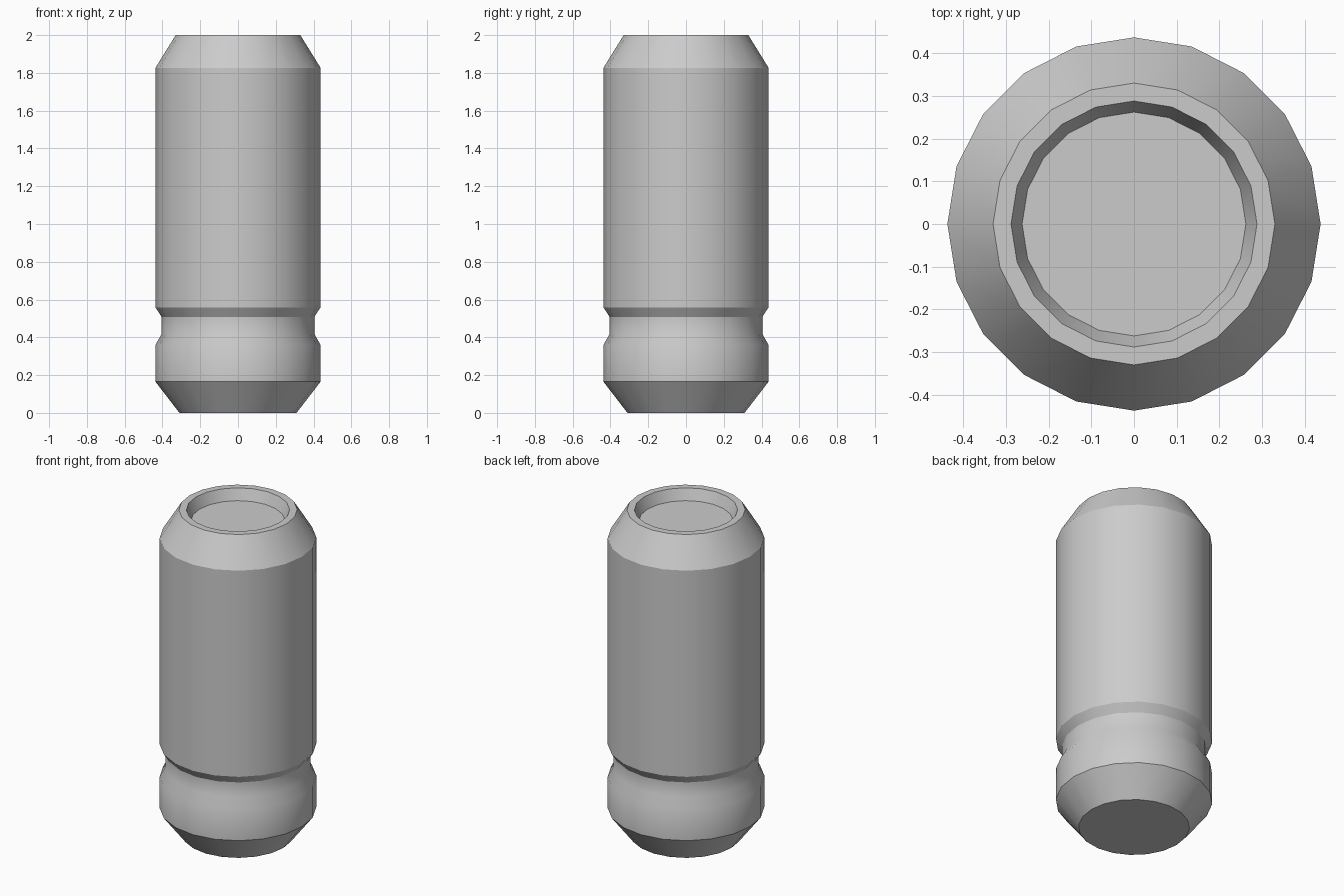
import bpy
import bmesh
from math import cos, sin, tau, radians

cube = bpy.data.objects.get("Cube")
if cube:
    bpy.data.objects.remove(cube, do_unlink=True)

SIDES = 20

# Single grey metal
grey = bpy.data.materials.new("plain_grey")
grey.use_nodes = True
colour = (0.6, 0.6, 0.6, 1.0)
grey.diffuse_color = colour
grey.node_tree.nodes["Principled BSDF"].inputs["Base Color"].default_value = colour


def lathe(name, profile, material):
    """Turn a (radius, height) profile about z and cap both ends."""
    bm = bmesh.new()
    rings = [[bm.verts.new((r * cos(tau * i / SIDES), r * sin(tau * i / SIDES), z))
              for i in range(SIDES)] for r, z in profile]
    for low, high in zip(rings, rings[1:]):
        for i in range(SIDES):
            j = (i + 1) % SIDES
            bm.faces.new((low[i], low[j], high[j], high[i]))
    bm.faces.new(rings[0][::-1])
    bm.faces.new(rings[-1])
    mesh = bpy.data.meshes.new(name)
    bm.to_mesh(mesh)
    bm.free()
    mesh.materials.append(material)
    obj = bpy.data.objects.new(name, mesh)
    bpy.context.collection.objects.link(obj)
    return obj


body = lathe("canister_body", [
    (0.31, 0.0), (0.437, 0.165),      # bottom taper
    (0.437, 0.36), (0.404, 0.418),    # lower band into groove
    (0.404, 0.508), (0.437, 0.558),   # groove out to main wall
    (0.437, 1.827), (0.33, 2.0),      # main wall and shoulder
    (0.288, 2.0), (0.262, 1.933),     # rim and recessed lid
], grey)

# Smooth round the wall, crisp at the profile corners
bpy.ops.object.select_all(action='DESELECT')
body.select_set(True)
bpy.context.view_layer.objects.active = body
bpy.ops.object.shade_smooth_by_angle(angle=radians(30))
